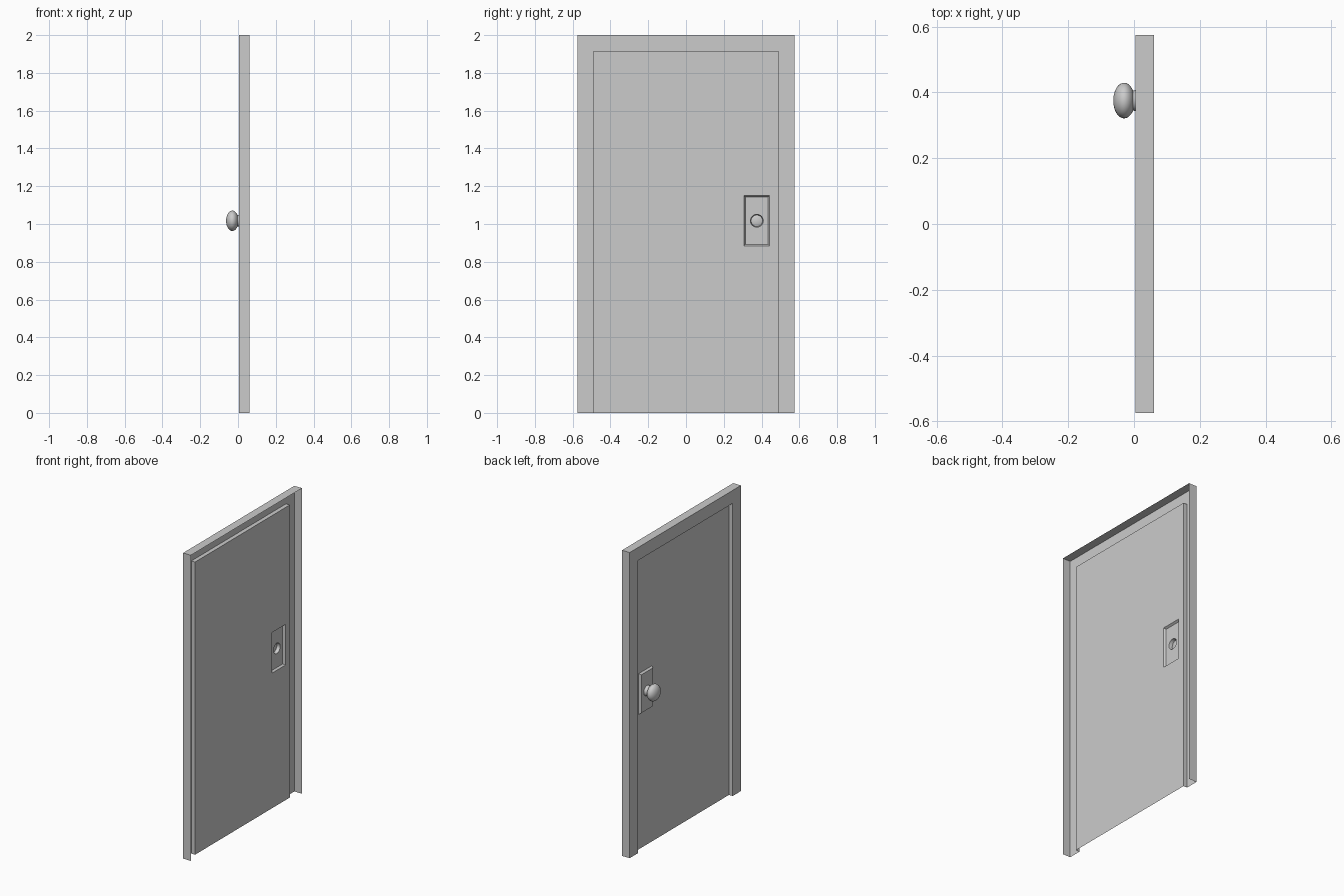
import bpy, bmesh, math
from mathutils import Matrix, Vector

if "Cube" in bpy.data.objects:
    bpy.data.objects.remove(bpy.data.objects["Cube"])

HALF_W, HEIGHT = 0.575, 2.0
BORDER = 0.085                      # width of the frame's face
X_FACE, X_BACK, X_DOOR, X_PLATE = 0.005, 0.061, 0.032, 0.019
KNOB_Y, KNOB_Z = 0.375, 1.017
STEM_R = 0.034


def finish(name, bm, smooth=False):
    mesh = bpy.data.meshes.new(name)
    bm.to_mesh(mesh)
    bm.free()
    obj = bpy.data.objects.new(name, mesh)
    bpy.context.collection.objects.link(obj)
    if smooth:
        for p in mesh.polygons:
            p.use_smooth = True
    return obj


def rect(y0, y1, z0, z1):
    return [(y0, z0), (y0, z1), (y1, z1), (y1, z0)]


def loop(bm, x, pts):
    """Closed loop of edges in a plane of constant x."""
    vs = [bm.verts.new((x, y, z)) for y, z in pts]
    es = [bm.edges.new((vs[i], vs[(i + 1) % len(vs)])) for i in range(len(vs))]
    return vs, es


def fill_facing_front(bm, edges):
    """Fill between outer and inner loops, facing the knob side."""
    res = bmesh.ops.triangle_fill(bm, edges=edges, use_beauty=True, use_dissolve=False,
                                  normal=Vector((-1, 0, 0)))
    for f in res["geom"]:
        if isinstance(f, bmesh.types.BMFace):
            f.normal_update()
            if f.normal.x > 0:
                f.normal_flip()


def knob_rect(hw, hh):
    return rect(KNOB_Y - hw, KNOB_Y + hw, KNOB_Z - hh, KNOB_Z + hh)


# Frame: thin open-backed sheet profile (outer wall, face, jamb) swept over the doorway
bm = bmesh.new()
profile = [(0, X_BACK), (0, X_FACE), (BORDER, X_FACE), (BORDER, X_DOOR)]
rows = []
for d, x in profile:
    w, h = HALF_W - d, HEIGHT - d
    rows.append([bm.verts.new((x, y, z)) for y, z in rect(-w, w, 0, h)])
for a, b in zip(rows, rows[1:]):
    for j in range(3):
        bm.faces.new((a[j], a[j + 1], b[j + 1], b[j]))
finish("door_frame", bm)

# Door panel with an opening behind the lock plate
bm = bmesh.new()
w = HALF_W - BORDER
_, outer = loop(bm, X_DOOR, rect(-w, w, 0, HEIGHT - BORDER))
_, inner = loop(bm, X_DOOR, knob_rect(0.068, 0.133))
fill_facing_front(bm, outer + inner)
finish("door_panel", bm)

# Lock plate: bevelled raised sheet with a round hole for the stem
bm = bmesh.new()
base, _ = loop(bm, X_DOOR, knob_rect(0.068, 0.133))
top, top_edges = loop(bm, X_PLATE, knob_rect(0.060, 0.125))
for i in range(4):
    j = (i + 1) % 4
    bm.faces.new((base[i], base[j], top[j], top[i]))
circle = [(KNOB_Y + STEM_R * math.cos(i * math.tau / 32),
           KNOB_Z + STEM_R * math.sin(i * math.tau / 32)) for i in range(32)]
_, hole = loop(bm, X_PLATE, circle)
fill_facing_front(bm, top_edges + hole)
finish("lock_plate", bm)

# Knob stem: open tube running from the plate into the knob
bm = bmesh.new()
stem_len = X_PLATE + 0.005
bmesh.ops.create_cone(
    bm, cap_ends=False, segments=32, radius1=STEM_R, radius2=0.030, depth=stem_len,
    matrix=Matrix.Translation((X_PLATE - stem_len / 2, KNOB_Y, KNOB_Z))
    @ Matrix.Rotation(-math.pi / 2, 4, 'Y'))
finish("knob_stem", bm, smooth=True)

# Knob: flattened ball
bm = bmesh.new()
bmesh.ops.create_uvsphere(
    bm, u_segments=32, v_segments=20, radius=1,
    matrix=Matrix.Translation((-0.030, KNOB_Y, KNOB_Z))
    @ Matrix.Diagonal((0.033, 0.054, 0.054, 1))
    @ Matrix.Rotation(-math.pi / 2, 4, 'Y'))
finish("door_knob", bm, smooth=True)
